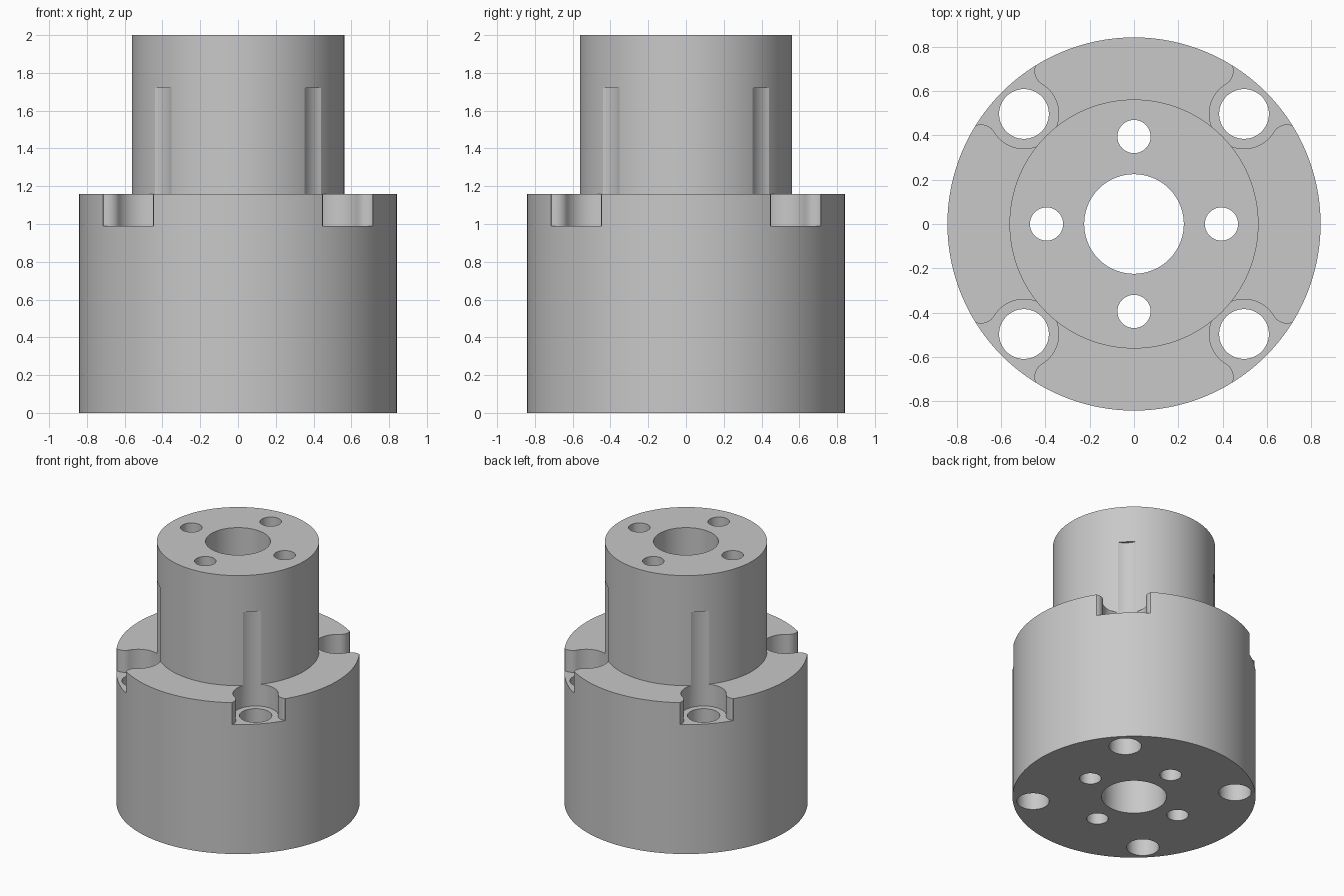
import bpy, bmesh, math
from mathutils import Vector

if "Cube" in bpy.data.objects:
    bpy.data.objects.remove(bpy.data.objects["Cube"])

grey = bpy.data.materials.new("light_grey")
grey.diffuse_color = (0.58, 0.58, 0.58, 1)
grey.use_nodes = True
grey.node_tree.nodes["Principled BSDF"].inputs["Base Color"].default_value = grey.diffuse_color


def arc(cx, cy, r, a0, a1, n):
    """Points on an arc, angles in degrees."""
    out = []
    for i in range(n + 1):
        a = math.radians(a0 + (a1 - a0) * i / n)
        out.append((cx + r * math.cos(a), cy + r * math.sin(a)))
    return out


def circle(cx, cy, r, n):
    return arc(cx, cy, r, 0, 360, n)[:-1]


def turn(points, deg):
    c, s = math.cos(math.radians(deg)), math.sin(math.radians(deg))
    return [(x * c - y * s, x * s + y * c) for x, y in points]


def make_object(name, bm):
    bmesh.ops.recalc_face_normals(bm, faces=bm.faces)
    mesh = bpy.data.meshes.new(name)
    bm.to_mesh(mesh)
    bm.free()
    mesh.materials.append(grey)
    obj = bpy.data.objects.new(name, mesh)
    bpy.context.collection.objects.link(obj)
    return obj


def prisms(name, outlines, z0, z1):
    """Several upright prisms in one object."""
    bm = bmesh.new()
    for pts in outlines:
        face = bm.faces.new([bm.verts.new((x, y, z0)) for x, y in pts])
        ext = bmesh.ops.extrude_face_region(bm, geom=[face], use_keep_orig=True)
        top = [v for v in ext["geom"] if isinstance(v, bmesh.types.BMVert)]
        bmesh.ops.translate(bm, verts=top, vec=(0, 0, z1 - z0))
    return make_object(name, bm)


# Turned body: wide base, narrow hub and central bore
profile = [(0.225, 0), (0.843, 0), (0.843, 1.158), (0.5625, 1.158), (0.5625, 2), (0.225, 2)]
bm = bmesh.new()
ring = [bm.verts.new((r, 0, z)) for r, z in profile]
edges = [bm.edges.new((ring[i], ring[(i + 1) % len(ring)])) for i in range(len(ring))]
bmesh.ops.spin(bm, geom=ring + edges, cent=(0, 0, 0), axis=(0, 0, 1),
               angle=math.tau, steps=128, use_merge=True)
bmesh.ops.remove_doubles(bm, verts=bm.verts, dist=1e-5)
body = make_object("stepped_hub_body", bm)

# Bolt pockets: round seat flaring to the rim, running up as a groove in the hub
D = 0.703
upper = arc(0.757, 0.22, 0.07, 333, 256.2, 10)
lower = [(x, -y) for x, y in reversed(upper)]
seat = arc(D, 0, 0.157, 76.2, 283.8, 36)[1:-1]
pocket = upper + seat + lower + [(0.95, lower[-1][1]), (0.95, upper[0][1])]
pockets = prisms("pocket_cutter", [turn(pocket, 45 + 90 * k) for k in range(4)], 0.99, 1.72)

# Through holes: four large in the base, four small in the hub
large = [turn(circle(D, 0, 0.1125, 48), 45 + 90 * k) for k in range(4)]
small = [turn(circle(0.395, 0, 0.075, 40), 90 * k) for k in range(4)]
holes = prisms("hole_cutter", large + small, -0.1, 2.1)

# Cut, then remove the cutters
bpy.context.view_layer.objects.active = body
body.select_set(True)
for cutter in (pockets, holes):
    cutter.hide_render = True
    mod = body.modifiers.new("cut", 'BOOLEAN')
    mod.operation = 'DIFFERENCE'
    mod.solver = 'EXACT'
    mod.object = cutter
    bpy.ops.object.modifier_apply(modifier=mod.name)
    bpy.data.objects.remove(cutter)

bpy.ops.object.select_all(action='DESELECT')
body.select_set(True)
bpy.ops.object.shade_smooth_by_angle(angle=math.radians(30))
